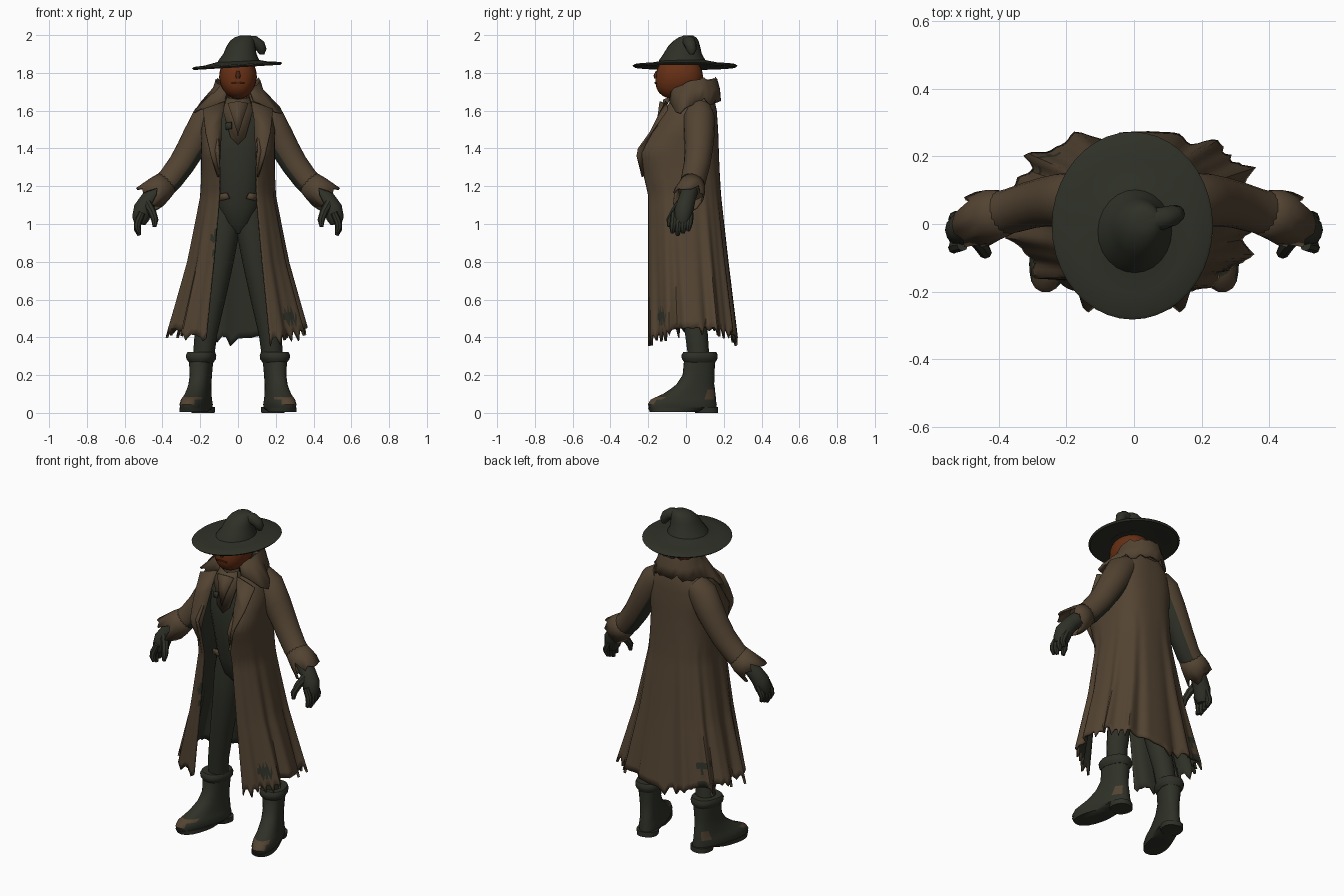
import bpy, bmesh, math, random
from mathutils import Vector, Matrix

if "Cube" in bpy.data.objects:
    bpy.data.objects.remove(bpy.data.objects["Cube"])

random.seed(4)
PI = math.pi


def material(name, col):
    m = bpy.data.materials.new(name)
    m.diffuse_color = (*col, 1)
    m.use_nodes = True
    m.node_tree.nodes["Principled BSDF"].inputs["Base Color"].default_value = m.diffuse_color
    return m


BROWN = material("worn_brown_cloth", (0.086, 0.057, 0.032))
GREEN = material("dark_green_cloth", (0.028, 0.031, 0.021))
SKIN = material("rust_skin", (0.135, 0.029, 0.007))
DARK = material("dark_rust", (0.06, 0.012, 0.004))


def make(name, verts, faces, mats, fix=False, rule=None, thick=0, mirror=False):
    """Mesh object with optional face colour rule, thickness and mirroring."""
    me = bpy.data.meshes.new(name)
    me.from_pydata([tuple(v) for v in verts], [], faces)
    if fix:
        bm = bmesh.new()
        bm.from_mesh(me)
        bmesh.ops.recalc_face_normals(bm, faces=bm.faces)
        bm.to_mesh(me)
        bm.free()
    for m in mats:
        me.materials.append(m)
    if rule:
        for p in me.polygons:
            p.material_index = int(rule(p.center, p.normal))
    ob = bpy.data.objects.new(name, me)
    bpy.context.collection.objects.link(ob)
    if thick:
        so = ob.modifiers.new("thickness", 'SOLIDIFY')
        so.thickness = thick
        so.material_offset = len(mats) - 1
    if mirror:
        ob.modifiers.new("mirror", 'MIRROR')
    return ob


def loft(name, rings, mats, closed=True, caps=True, **kw):
    """Skin a list of equal rings."""
    n = len(rings[0])
    verts = [v for r in rings for v in r]
    faces = []
    for j in range(len(rings) - 1):
        for i in range(n if closed else n - 1):
            k = (i + 1) % n
            faces.append((j * n + i, j * n + k, (j + 1) * n + k, (j + 1) * n + i))
    if caps and closed:
        faces.append(tuple(reversed(range(n))))
        faces.append(tuple(range(len(verts) - n, len(verts))))
        kw["fix"] = True
    return make(name, verts, faces, mats, **kw)


def spow(v, e):
    return math.copysign(abs(v) ** e, v)


def oval(z, w, yf, yb, cx=0, n=20, e=0.9):
    """Level ring from front yf to back yb with half width w."""
    c, b = (yf + yb) / 2, (yb - yf) / 2
    return [Vector((cx + w * spow(math.sin(2 * PI * i / n), e),
                    c - b * spow(math.cos(2 * PI * i / n), e), z)) for i in range(n)]


def tube(name, pts, mats, n=12, jag=0, caps=True, **kw):
    """Tube along (x, y, z, radius) points; jag makes a torn last ring."""
    ps = [Vector(p[:3]) for p in pts]
    rings = []
    for j, p in enumerate(pts):
        d = (ps[min(j + 1, len(ps) - 1)] - ps[max(j - 1, 0)]).normalized()
        u = Vector((0, 1, 0)).cross(d).normalized()
        v = d.cross(u)
        ring = []
        for i in range(n):
            a = 2 * PI * i / n
            q = ps[j] + (u * math.cos(a) + v * math.sin(a)) * p[3]
            if jag and j == len(pts) - 1:
                q += d * random.uniform(-jag, jag)
            ring.append(q)
        rings.append(ring)
    return loft(name, rings, mats, caps=caps, fix=True, **kw)


def lerp_table(tab, z):
    for a, b in zip(tab, tab[1:]):
        if z <= b[0]:
            t = max(0, (z - a[0]) / (b[0] - a[0]))
            return [x + (y - x) * t for x, y in zip(a, b)]
    return tab[-1]


# long open coat: height, half width, front edge, back, half opening
COAT = [(0.34, .385, -.20, .275, .175), (0.8, .265, -.20, .222, .13),
        (1.15, .20, -.20, .185, .10), (1.28, .195, -.23, .178, .10),
        (1.38, .195, -.255, .174, .105), (1.5, .195, -.17, .17, .105),
        (1.6, .175, -.11, .163, .085), (1.66, .13, -.08, .15, .07), (1.71, .095, -.06, .13, .06)]
COLS, ROWS = 112, 36
hems = []
for i in range(COLS + 1):
    side = abs(math.sin(2 * PI * i / COLS))
    hems.append(0.375 + 0.06 * side + (random.uniform(-.035, .03) if i % 3 == 0 else .02))
rings = []
for j in range(ROWS + 1):
    ring = []
    for i in range(COLS + 1):
        z = hems[i] + (1.71 - hems[i]) * j / ROWS
        _, a, edge, yb, op = lerp_table(COAT, z)
        t0 = math.asin((op / a) ** (1 / .9))
        k = math.cos(t0) ** .9
        yf = (2 * edge - yb * (1 - k)) / (1 + k)
        t = t0 + (2 * PI - 2 * t0) * i / COLS
        e = .9 if math.cos(t) > 0 else .72
        amp = 0.05 * max(0, min(1, (1.3 - z) / 0.9))
        f = 1 + amp * (math.sin(13 * t) + 0.5 * math.sin(22 * t + 1)) * min(1, i / 8, (COLS - i) / 8)
        c, b = (yf + yb) / 2, (yb - yf) / 2
        ring.append(Vector((a * f * spow(math.sin(t), e), c - b * f * spow(math.cos(t), e), z)))
    rings.append(ring)
# worn holes: x, z, front or back, size
HOLES = [(.275, .5, -1, .036), (-.115, .93, -1, .03), (-.115, .86, -1, .025), (-.25, .56, 1, .034), (-.27, .45, 1, .034)]
loft("coat", rings, [BROWN, GREEN], closed=False, thick=0.014,
     rule=lambda c, n: any(math.hypot(c.x - x, c.z - z) < r and c.y * s > 0 for x, z, s, r in HOLES))

# folded ragged collar: standing band that turns outward
rows = [[], [], [], []]
N = 28
for i in range(N + 1):
    t = 0.45 + (2 * PI - 0.9) * i / N
    s, c = math.sin(t), math.cos(t)
    point = max(0, 1 - abs(min(t, 2 * PI - t) - 0.95) / 0.7)
    j = random.uniform(-.022, .022)
    rows[0].append(Vector((.16 * s + .13 * s * point, .04 - .145 * c, 1.655 - .07 * point + j)))
    rows[1].append(Vector((.135 * s, .045 - .135 * c, 1.715 + j / 2)))
    rows[2].append(Vector((.118 * s, .045 - .12 * c, 1.77 - .06 * max(0, c) + j / 2)))
    rows[3].append(Vector((.10 * s, .04 - .10 * c, 1.66)))
loft("collar", rows, [BROWN], closed=False, thick=0.012)

# lapels opening out over the chest
lap = [(.07, -.11, 1.65), (.185, -.105, 1.61), (.17, -.19, 1.49), (.145, -.255, 1.4), (.135, -.262, 1.36),
       (.10, -.235, 1.25), (.09, -.20, 1.4), (.085, -.14, 1.55)]
make("lapels", lap, [(0, 7, 2, 1), (7, 6, 3, 2), (6, 5, 4, 3)], [BROWN], thick=0.012, mirror=True)

# waistcoat torso
loft("waistcoat", [oval(z, w, f, b) for z, w, f, b in
     ((.95, .03, -.03, .08), (1.0, .085, -.07, .11), (1.1, .12, -.10, .13), (1.2, .13, -.115, .13),
      (1.4, .16, -.14, .14), (1.55, .15, -.115, .14), (1.64, .08, -.06, .11))], [GREEN])
# shirt, neckcloth and torn waist flaps
make("shirt_front", [(0, -.148, 1.42), (.04, -.146, 1.46), (.08, -.122, 1.6), (.06, -.09, 1.67), (0, -.12, 1.66)],
     [(0, 1, 2, 4), (4, 2, 3)], [BROWN], thick=0.009, mirror=True)
make("neckcloth", [(0, -.163, 1.47), (.022, -.155, 1.54), (.055, -.125, 1.64), (0, -.14, 1.65)],
     [(0, 1, 2, 3)], [BROWN], thick=0.009, mirror=True)
make("shirt_hole", [(-.065, -.148, 1.50), (-.035, -.157, 1.505), (-.035, -.151, 1.54), (-.068, -.14, 1.535)],
     [(0, 1, 2, 3)], [GREEN], thick=0.009)
make("waist_flaps", [(.045, -.125, 1.135), (.1, -.105, 1.12), (.1, -.105, 1.16), (.06, -.123, 1.165)],
     [(0, 1, 2, 3)], [BROWN], thick=0.009, mirror=True)
tube("neck_scarf", [(0, .03, 1.56, .09), (0, .02, 1.64, .085), (0, 0, 1.7, .065)], [BROWN], n=16)

# sleeves with dark torn undersides
tube("sleeves", [(.11, .07, 1.6, .07), (.16, .07, 1.56, .084), (.215, .07, 1.46, .08), (.255, .067, 1.39, .074),
     (.30, .058, 1.315, .07), (.36, .04, 1.235, .067), (.425, .025, 1.175, .066)], [BROWN, GREEN], n=20, mirror=True,
     rule=lambda c, n: n.dot(Vector((-.75, 0, -.66))) > .5 and c.z < 1.5)
tube("sleeve_cuffs", [(.37, .035, 1.225, .064), (.415, .028, 1.185, .076), (.465, .01, 1.145, .082)],
     [BROWN], n=18, jag=0.04, caps=False, thick=0.01, mirror=True)

# gloved hands
tube("glove_palms", [(.42, .02, 1.18, .045), (.47, .005, 1.13, .046), (.503, -.01, 1.08, .05),
     (.515, -.018, 1.03, .046), (.52, -.02, 1.0, .03)], [GREEN], mirror=True)
for k in range(4):
    y = -.062 + .028 * k
    d = .012 * abs(k - 1)
    tube("glove_fingers_%d" % (k + 1), [(.508, y, 1.06, .018), (.53, y - .004, 1.01, .020),
         (.533, y - .008, .97 + d, .018), (.522, y - .01, .94 + d, .010)], [GREEN], n=8, mirror=True)
tube("glove_thumbs", [(.48, -.03, 1.11, .024), (.455, -.06, 1.065, .022), (.44, -.085, 1.02, .019),
     (.442, -.09, .985, .010)], [GREEN], n=8, mirror=True)

# trousers
tube("trouser_legs", [(.062, .02, 1.12, .075), (.074, .02, .98, .085), (.10, .025, .8, .076), (.135, .035, .6, .067),
     (.17, .055, .42, .06), (.185, .07, .27, .055)], [GREEN], n=16, mirror=True)

# boots, toes turned outward, worn toe caps and ankles
turn = (Matrix.Translation((.19, .09, 0)) @ Matrix.Rotation(math.radians(16), 4, 'Z')
        @ Matrix.Translation((0, -.09, 0)))


def boot_part(name, levels, mats, **kw):
    rings = [[turn @ v for v in oval(z, w, f, b, n=24, e=.85)] for z, w, f, b in levels]
    loft(name, rings, mats, mirror=True, **kw)


boot_part("boots", [(.02, .064, -.205, .165), (.045, .069, -.213, .165), (.07, .064, -.198, .16), (.085, .06, -.165, .16),
          (.1, .057, -.13, .157), (.125, .055, -.09, .155), (.15, .053, -.055, .15), (.2, .054, -.02, .15),
          (.29, .062, -.01, .155)], [GREEN, BROWN],
          rule=lambda c, n: (c.y < -.12 and n.z > .35 and .05 < c.z < .092)
          or (.06 < c.z < .13 and n.x > .3 and .1 < c.y < .15))
boot_part("boot_soles", [(.004, .066, -.2, .05), (.028, .068, -.213, .165)], [GREEN])
boot_part("boot_heels", [(0, .06, .05, .17), (.03, .062, .04, .17)], [GREEN])
boot_part("boot_cuffs", [(.268, .062, -.01, .155), (.285, .075, -.022, .165), (.305, .077, -.025, .167),
          (.322, .07, -.015, .16)], [GREEN])

# head and simple face
bm = bmesh.new()
bmesh.ops.create_uvsphere(bm, u_segments=24, v_segments=16, radius=1)
for v in bm.verts:
    jaw = 1 - .15 * max(0, -v.co.z)
    v.co = Vector((spow(v.co.x, .9) * .1 * jaw, -.035 + spow(v.co.y, .88) * .125 - .018 * max(0, -v.co.z),
                   1.775 + spow(v.co.z, .9) * .113))
me = bpy.data.meshes.new("head")
bm.to_mesh(me)
bm.free()
me.materials.append(SKIN)
bpy.context.collection.objects.link(bpy.data.objects.new("head", me))
tube("nose", [(0, -.152, 1.81, .008), (0, -.158, 1.785, .014), (0, -.158, 1.77, .010)], [SKIN], n=8)
make("mouth", [(0, -.166, 1.744), (.035, -.158, 1.74), (.035, -.158, 1.748), (0, -.166, 1.753)],
     [(0, 1, 2, 3)], [DARK], thick=0.006, mirror=True)


# wide tilted hat brim
def brim_ring(r, z):
    k = r / .275
    return [Vector((-.005 + .236 * k * math.sin(2 * PI * i / 40), -.005 - r * math.cos(2 * PI * i / 40),
                    z + .06 * k * .236 * math.sin(2 * PI * i / 40))) for i in range(40)]


loft("hat_brim", [brim_ring(.10, 1.845), brim_ring(.2, 1.833), brim_ring(.268, 1.829), brim_ring(.278, 1.838),
     brim_ring(.268, 1.845), brim_ring(.2, 1.849), brim_ring(.13, 1.862), brim_ring(.10, 1.87)], [GREEN])
# crown and drooping tip
loft("hat_crown", [oval(z, w, y - d, y + d, cx=x, n=24, e=1) for z, x, w, y, d in
     ((1.845, 0, .115, -.02, .13), (1.868, .005, .107, -.02, .122), (1.9, .01, .088, -.018, .102),
      (1.94, .015, .076, -.01, .085), (1.97, .022, .064, 0, .066), (1.988, .03, .048, .008, .046),
      (1.997, .035, .025, .012, .026))], [GREEN])
tube("hat_tip", [(.02, .005, 1.95, .046), (.055, .01, 1.962, .037), (.09, .018, 1.962, .033), (.115, .025, 1.945, .031),
     (.126, .03, 1.92, .026), (.128, .032, 1.898, .012)], [GREEN])

# smooth shading with sharp creases kept
for ob in bpy.context.scene.objects:
    ob.select_set(True)
    bpy.context.view_layer.objects.active = ob
bpy.ops.object.shade_smooth_by_angle(angle=math.radians(40))
